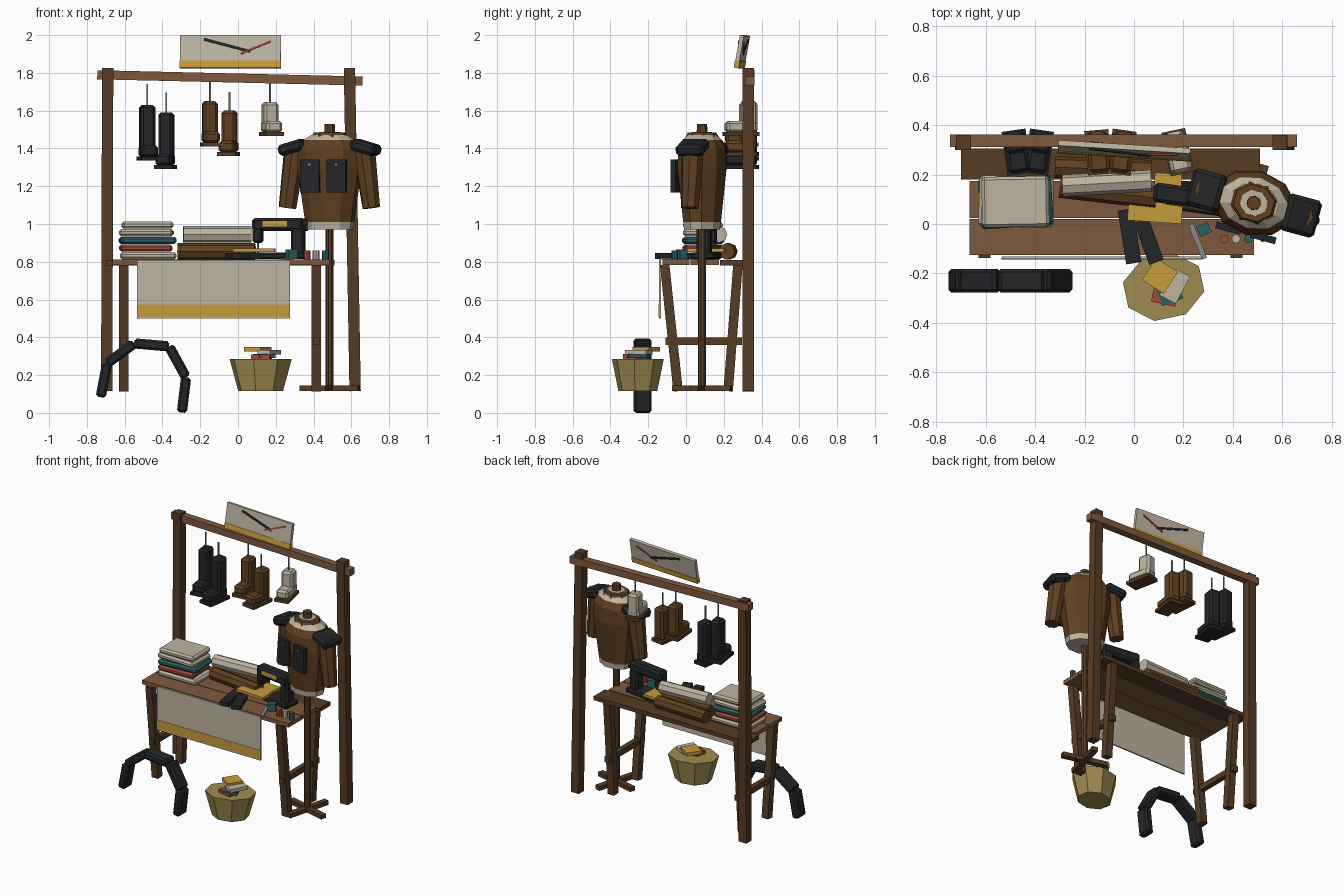
import bpy, bmesh, math
from mathutils import Vector, Matrix

if "Cube" in bpy.data.objects:
    bpy.data.objects.remove(bpy.data.objects["Cube"])


def material(name, rgb):
    lin = [(c / 255 / 12.92) if c < 11 else ((c / 255 + 0.055) / 1.055) ** 2.4 for c in rgb]
    m = bpy.data.materials.new(name)
    m.use_nodes = True
    m.diffuse_color = (*lin, 1)
    m.node_tree.nodes["Principled BSDF"].inputs["Base Color"].default_value = (*lin, 1)
    return m


DARK = material("dark wood", (86, 60, 36))
WOOD = material("warm wood", (126, 90, 62))
LEATHER = material("brown leather", (94, 64, 32))
BLACK = material("black", (36, 37, 39))
CREAM = material("cream linen", (190, 180, 160))
TAN = material("straw", (160, 140, 80))
GOLD = material("gold", (198, 156, 60))
TEAL = material("teal", (42, 98, 96))
RED = material("brick red", (160, 72, 58))
GREY = material("grey metal", (135, 137, 138))


def finish(name, bm, mats, matrix=Matrix(), bevel=0):
    bmesh.ops.recalc_face_normals(bm, faces=bm.faces)
    mesh = bpy.data.meshes.new(name)
    bm.to_mesh(mesh)
    bm.free()
    ob = bpy.data.objects.new(name, mesh)
    for m in mats:
        mesh.materials.append(m)
    ob.matrix_world = matrix
    bpy.context.collection.objects.link(ob)
    if bevel:
        mod = ob.modifiers.new("Bevel", 'BEVEL')
        mod.width, mod.segments = bevel, 1
    return ob


def place(loc, turn=0, tilt=0):
    return Matrix.Translation(loc) @ Matrix.Rotation(math.radians(turn), 4, 'Z') @ Matrix.Rotation(math.radians(tilt), 4, 'X')


def box(name, mat, loc, size, turn=0, bevel=0, frame=Matrix()):
    bm = bmesh.new()
    bmesh.ops.create_cube(bm, size=1)
    bmesh.ops.scale(bm, vec=size, verts=bm.verts)
    return finish(name, bm, [mat], frame @ place(loc, turn), bevel)


def span(p, q):
    # frame at the middle of p-q with z along it and y kept towards the back
    p, q = Vector(p), Vector(q)
    z = (q - p).normalized()
    x = Vector((0, 1, 0)).cross(z).normalized()
    rot = Matrix((x, z.cross(x), z)).transposed().to_4x4()
    return Matrix.Translation((p + q) / 2) @ rot, (q - p).length


def bar(name, mat, p, q, w, d, bevel=0, frame=Matrix()):
    m, length = span(p, q)
    return box(name, mat, (0, 0, 0), (w, d, length), 0, bevel, frame @ m)


def tube(name, mat, p, q, r1, r2, sides=8, frame=Matrix()):
    m, length = span(p, q)
    bm = bmesh.new()
    bmesh.ops.create_cone(bm, cap_ends=True, segments=sides, radius1=r1, radius2=r2, depth=length)
    return finish(name, bm, [mat], frame @ m)


def loft(name, mats, rings, sides, frame, rule=None):
    # rings are (height, half width, half depth)
    bm = bmesh.new()
    loops = []
    for z, rx, ry in rings:
        angles = [2 * math.pi * (i + 0.5) / sides for i in range(sides)]
        loops.append([bm.verts.new((rx * math.cos(a), ry * math.sin(a), z)) for a in angles])
    for a, b in zip(loops, loops[1:]):
        for i in range(sides):
            j = (i + 1) % sides
            bm.faces.new((a[i], a[j], b[j], b[i]))
    bm.faces.new(loops[0])
    bm.faces.new(loops[-1])
    if rule:
        for f in bm.faces:
            f.material_index = rule(f.calc_center_median().z)
    return finish(name, bm, mats, frame)


# Hanging frame
bar("left_post", DARK, (-0.695, 0.33, 0.115), (-0.69, 0.33, 1.825), 0.06, 0.06)
bar("right_post", DARK, (0.62, 0.33, 0.115), (0.59, 0.33, 1.825), 0.06, 0.06)
bar("top_beam", WOOD, (-0.745, 0.337, 1.79), (0.66, 0.337, 1.757), 0.048, 0.05)

# Workbench
box("front_plank", WOOD, (-0.09, -0.053, 0.798), (1.15, 0.145, 0.028))
box("middle_plank", WOOD, (-0.09, 0.1, 0.798), (1.15, 0.15, 0.028))
box("back_plank", DARK, (-0.095, 0.243, 0.795), (1.21, 0.125, 0.028))
for side, x in (("left", 0.415), ("right", -0.605)):
    bar(side + "_front_leg", DARK, (x, -0.042, 0.115), (x, -0.113, 0.785), 0.05, 0.05)
    bar(side + "_back_leg", DARK, (x, 0.223, 0.115), (x, 0.275, 0.785), 0.05, 0.05)
    box(side + "_leg_brace", DARK, (x, 0.093, 0.38), (0.035, 0.405, 0.04))

# Hanging cloth with a stripe
box("bench_cloth", CREAM, (-0.13, -0.137, 0.655), (0.81, 0.01, 0.31))
box("bench_cloth_stripe", GOLD, (-0.13, -0.14, 0.54), (0.812, 0.009, 0.065))

# Sign board with crossed needles
sign = place((-0.04, 0.297, 1.912), -3.5, -10)
box("sign_board", CREAM, (0, 0, 0), (0.535, 0.022, 0.175), frame=sign)
box("sign_stripe", GOLD, (0, 0, -0.067), (0.537, 0.027, 0.036), frame=sign)
bar("black_needle", BLACK, (-0.14, 0, 0.065), (0.105, 0, 0.0), 0.014, 0.034, frame=sign)
bar("red_needle", RED, (0.055, 0, -0.012), (0.215, 0, 0.055), 0.01, 0.034, frame=sign)


# Hanging boots
def boot(name, mat, sole, x, z, top, hook, turn):
    f = place((x, 0.325, z), turn)
    h = top - z
    box(name + "_shaft", mat, (0, 0.005, h / 2 + 0.02), (0.078, 0.088, h - 0.04), bevel=0.014, frame=f)
    box(name + "_foot", mat, (0, -0.035, 0.05), (0.086, 0.165, 0.062), bevel=0.014, frame=f)
    box(name + "_sole", sole, (0, -0.035, 0.011), (0.098, 0.18, 0.022), frame=f)
    bar(name + "_string", GREY, (0, 0, h - 0.01), (0, 0, hook - z), 0.008, 0.008, frame=f)


boot("black_boot_a", BLACK, BLACK, -0.48, 1.335, 1.63, 1.74, 8)
boot("black_boot_b", BLACK, BLACK, -0.38, 1.29, 1.59, 1.695, -8)
boot("brown_boot_a", LEATHER, DARK, -0.148, 1.41, 1.65, 1.755, 5)
boot("brown_boot_b", LEATHER, DARK, -0.045, 1.36, 1.6, 1.7, -8)
boot("cream_boot", CREAM, DARK, 0.17, 1.465, 1.645, 1.75, 12)

# Folded cloth stack
stack = [(CREAM, -0.475, 0.3, 0), (RED, -0.488, 0.275, 3), (TEAL, -0.478, 0.295, 4),
         (CREAM, -0.485, 0.285, -2), (CREAM, -0.48, 0.272, 1)]
for i, (mat, x, w, turn) in enumerate(stack):
    box("folded_cloth_%d" % i, mat, (x, 0.09, 0.832 + i * 0.0405), (w, 0.205, 0.038), turn, 0.012)

# Fabric bolts
tube("front_bolt", LEATHER, (-0.3, 0.15, 0.855), (0.09, 0.105, 0.855), 0.044, 0.044)
tube("back_bolt", LEATHER, (-0.32, 0.23, 0.855), (0.07, 0.215, 0.855), 0.044, 0.044)
tube("top_bolt", CREAM, (-0.29, 0.155, 0.945), (0.07, 0.175, 0.945), 0.044, 0.044)

# Garment pieces on the bench
box("gold_cloth_front", GOLD, (0.085, 0.045, 0.86), (0.22, 0.075, 0.018), -4)
box("gold_cloth_back", GOLD, (0.135, 0.135, 0.86), (0.11, 0.14, 0.018), -4)
box("black_strip_a", BLACK, (-0.018, -0.05, 0.832), (0.062, 0.22, 0.03), 9)
box("black_strip_b", BLACK, (0.06, -0.07, 0.83), (0.062, 0.18, 0.028), 20)

# Sewing machine
machine = place((0.22, 0.11, 0.815), -8)
box("machine_base", BLACK, (0, 0, 0.017), (0.29, 0.12, 0.034), bevel=0.008, frame=machine)
box("machine_pillar", BLACK, (0.1, 0, 0.11), (0.07, 0.075, 0.17), bevel=0.01, frame=machine)
box("machine_arm", BLACK, (-0.005, 0, 0.182), (0.275, 0.08, 0.07), bevel=0.014, frame=machine)
box("machine_head", BLACK, (-0.115, 0, 0.145), (0.05, 0.075, 0.12), bevel=0.01, frame=machine)
bar("machine_needle", GREY, (-0.115, 0, 0.03), (-0.115, 0, 0.09), 0.008, 0.008, frame=machine)
box("machine_plate", GOLD, (-0.02, -0.041, 0.187), (0.13, 0.006, 0.028), frame=machine)
tube("machine_wheel", BLACK, (0.13, 0, 0.182), (0.152, 0, 0.182), 0.033, 0.033, frame=machine)

# Small tools
box("pin_cushion", TEAL, (0.283, -0.022, 0.84), (0.05, 0.045, 0.05), 25)
bar("ruler", GREY, (0.23, -0.0, 0.816), (0.285, -0.14, 0.816), 0.008, 0.022)
for name, mat, x in (("red", RED, 0.365), ("cream", CREAM, 0.413), ("teal", TEAL, 0.463)):
    tube(name + "_spool", mat, (x, -0.06, 0.81), (x, -0.06, 0.86), 0.018, 0.018)

# Dress form stand
form = place((0.485, 0.085, 0), -15)
box("stand_foot_wide", DARK, (0, 0, 0.13), (0.32, 0.04, 0.03), frame=form)
box("stand_foot_deep", DARK, (0, 0, 0.13), (0.04, 0.32, 0.03), frame=form)
tube("stand_pole", DARK, (0, 0, 0.13), (0, 0, 1.0), 0.022, 0.022, frame=form)

# Jacket on the form
loft("jacket_body", [LEATHER, CREAM],
     [(0.972, 0.125, 0.098), (1.01, 0.132, 0.102), (1.3, 0.175, 0.133), (1.4, 0.172, 0.128),
      (1.445, 0.14, 0.105), (1.47, 0.1, 0.08)], 10, form,
     lambda z: 1 if z < 1.005 or z > 1.45 else 0)
loft("collar", [LEATHER], [(1.455, 0.105, 0.09), (1.485, 0.085, 0.075)], 8, form)
loft("neck_lining", [CREAM], [(1.47, 0.06, 0.055), (1.488, 0.058, 0.053)], 8, form)
tube("neck_knob", LEATHER, (0, 0, 1.47), (0, 0, 1.53), 0.03, 0.028, 8, form)
for side, s in (("left", 1), ("right", -1)):
    tube(side + "_sleeve", LEATHER, (s * 0.23, -0.005, 1.085), (s * 0.185, 0, 1.42), 0.048, 0.062, 8, form)
    bar(side + "_shoulder_pad", BLACK, (s * 0.265, 0, 1.385), (s * 0.13, 0, 1.425), 0.06, 0.155, 0.016, form)
    box(side + "_pocket", BLACK, (s * 0.073, -0.125, 1.255), (0.105, 0.028, 0.175), frame=form)
    box(side + "_pocket_button", GREY, (s * 0.073, -0.141, 1.315), (0.012, 0.006, 0.012), frame=form)

# Scrap basket
basket = place((0.12, -0.255, 0), 12)
loft("basket", [TAN], [(0.115, 0.122, 0.103), (0.285, 0.17, 0.137)], 8, basket)
box("red_scrap", RED, (0.125, -0.29, 0.297), (0.1, 0.07, 0.026), -12)
box("teal_scrap", TEAL, (0.14, -0.27, 0.302), (0.09, 0.1, 0.022), 20)
box("cream_scrap", CREAM, (0.165, -0.25, 0.322), (0.075, 0.125, 0.024), -28)
box("gold_scrap", GOLD, (0.105, -0.21, 0.336), (0.105, 0.105, 0.024), -33)

# Curved bolster standing on the ground
path = [(-0.727, 0.083), (-0.693, 0.262), (-0.55, 0.368), (-0.365, 0.352), (-0.275, 0.188), (-0.297, 0.002)]
for i, ((x1, z1), (x2, z2)) in enumerate(zip(path, path[1:])):
    bar("bolster_%d" % i, BLACK, (x1, -0.23, z1), (x2, -0.23, z2), 0.054, 0.095, 0.012)
